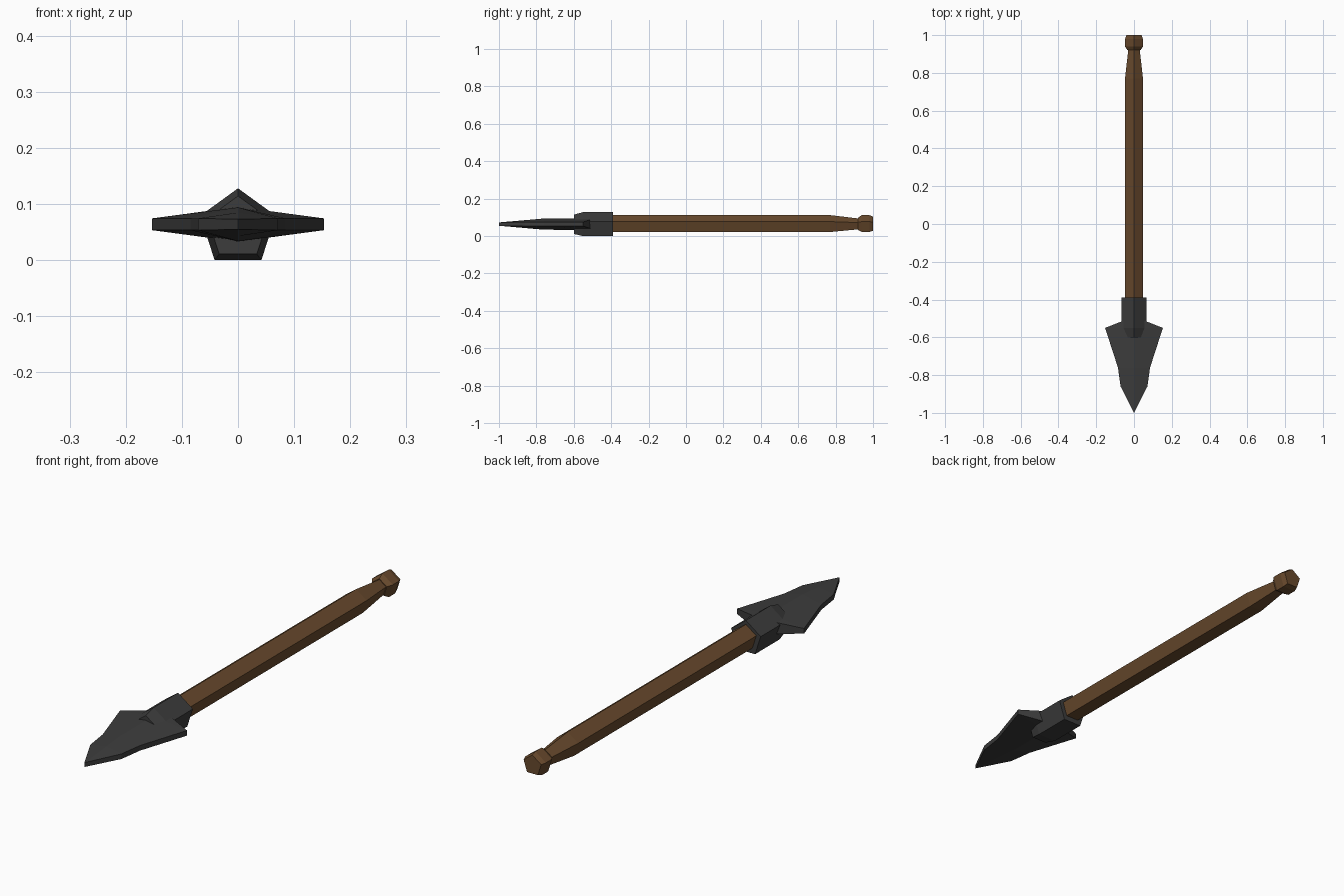
import bpy
import bmesh
from math import sin, cos, pi

cube = bpy.data.objects.get("Cube")
if cube:
    bpy.data.objects.remove(cube, do_unlink=True)


def material(name, color):
    mat = bpy.data.materials.new(name)
    mat.use_nodes = True
    mat.diffuse_color = color
    bsdf = next(n for n in mat.node_tree.nodes if n.type == 'BSDF_PRINCIPLED')
    bsdf.inputs["Base Color"].default_value = color
    return mat


wood = material("brown wood", (0.14, 0.068, 0.026, 1))
iron = material("dark iron", (0.045, 0.045, 0.045, 1))


def finish(name, bm, mat):
    bmesh.ops.recalc_face_normals(bm, faces=bm.faces)
    mesh = bpy.data.meshes.new(name)
    bm.to_mesh(mesh)
    bm.free()
    mesh.materials.append(mat)
    obj = bpy.data.objects.new(name, mesh)
    bpy.context.collection.objects.link(obj)
    return obj


def lathe(name, stations, z, mat, sides=5):
    """Loft a point-up polygon along y through (y, radius) stations."""
    bm = bmesh.new()
    rings = []
    for y, r in stations:
        angles = [2 * pi * i / sides for i in range(sides)]
        rings.append([bm.verts.new((r * sin(a), y, z + r * cos(a))) for a in angles])
    for a, b in zip(rings, rings[1:]):
        for i in range(sides):
            j = (i + 1) % sides
            bm.faces.new((a[i], a[j], b[j], b[i]))
    bm.faces.new(rings[0])
    bm.faces.new(rings[-1])
    return finish(name, bm, mat)


# Five-sided shaft, tapering to the neck, with a pommel on the end
lathe("shaft", [(-0.45, 0.05), (0.77, 0.05), (0.93, 0.031)], 0.062, wood)
lathe("pommel", [(0.92, 0.036), (0.94, 0.05), (0.98, 0.05), (1.0, 0.042)], 0.062, wood)

# Socket collar with a tapered front end
lathe("socket_collar", [(-0.6, 0.057), (-0.55, 0.0708), (-0.39, 0.0708)], 0.0573, iron)

# Blade: half outline as (y, half width, spine half thickness)
sections = [(-0.86, 0.071, 0.021), (-0.76, 0.085, 0.03), (-0.55, 0.153, 0.031)]
EDGE, MID = 0.0105, 0.064
bm = bmesh.new()
tip = [bm.verts.new((0, -1, MID + s * 0.009)) for s in (1, -1)]
rows = []
for y, w, t in sections:
    points = [(w, EDGE), (0, t), (-w, EDGE), (-w, -EDGE), (0, -t), (w, -EDGE)]
    rows.append([bm.verts.new((x, y, MID + h)) for x, h in points])
# rear row is pulled back in the middle so the barbs sweep forward
spine_back = [bm.verts.new((0, -0.49, MID + s * 0.031)) for s in (1, -1)]
top, low = tip
a = rows[0]
for face in ((a[0], a[1], top), (a[1], a[2], top), (a[2], a[3], low, top),
             (a[3], a[4], low), (a[4], a[5], low), (a[5], a[0], top, low)):
    bm.faces.new(face)
for a, b in zip(rows, rows[1:]):
    for i in range(6):
        j = (i + 1) % 6
        bm.faces.new((a[i], a[j], b[j], b[i]))
a, (up, down) = rows[-1], spine_back
for face in ((a[0], a[1], up), (a[1], a[2], up), (a[2], a[3], down, up),
             (a[3], a[4], down), (a[4], a[5], down), (a[5], a[0], up, down)):
    bm.faces.new(face)
finish("blade", bm, iron)
